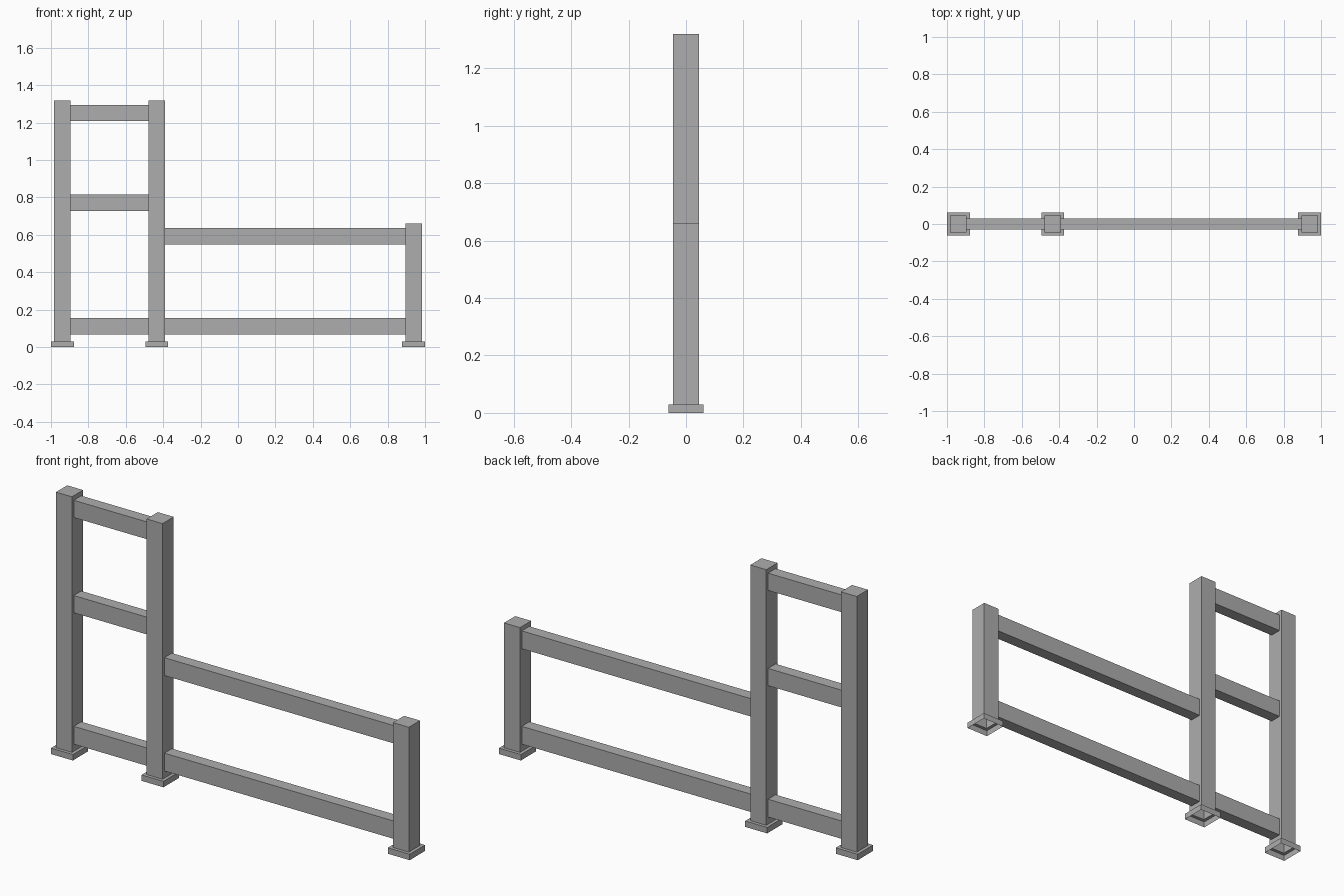
import bpy
import bmesh

cube = bpy.data.objects.get("Cube")
if cube:
    bpy.data.objects.remove(cube, do_unlink=True)

grey = bpy.data.materials.new("plain_grey")
grey.use_nodes = True
colour = (0.42, 0.42, 0.42, 1)
grey.diffuse_color = colour
grey.node_tree.nodes["Principled BSDF"].inputs["Base Color"].default_value = colour

POST = 0.0445   # half width of a post
FOOT = 0.061    # half width of a foot plate
FOOT_TOP = 0.03
RAIL = 0.03     # half depth of a rail


def finish(name, bm):
    mesh = bpy.data.meshes.new(name)
    bm.to_mesh(mesh)
    bm.free()
    mesh.materials.append(grey)
    obj = bpy.data.objects.new(name, mesh)
    bpy.context.collection.objects.link(obj)


def post(name, x, height):
    """Hollow square post with a stepped foot, capped on top and open below."""
    bm = bmesh.new()
    steps = [(FOOT, 0), (FOOT, FOOT_TOP), (POST, FOOT_TOP), (POST, height)]
    corners = [(-1, -1), (1, -1), (1, 1), (-1, 1)]
    rings = [[bm.verts.new((x + r * cx, r * cy, z)) for cx, cy in corners]
             for r, z in steps]
    for low, high in zip(rings, rings[1:]):
        for i in range(4):
            j = (i + 1) % 4
            bm.faces.new((low[i], low[j], high[j], high[i]))
    bm.faces.new(rings[-1])
    finish(name, bm)


def rail(name, x0, x1, z0, z1):
    """Rectangular bar running from the face of one post to the next."""
    bm = bmesh.new()
    bmesh.ops.create_cube(bm, size=1)
    bmesh.ops.scale(bm, vec=(x1 - x0, 2 * RAIL, z1 - z0), verts=bm.verts)
    bmesh.ops.translate(bm, vec=((x0 + x1) / 2, 0, (z0 + z1) / 2), verts=bm.verts)
    finish(name, bm)


# Posts
RIGHT, MIDDLE, LEFT = -0.939, -0.434, 0.939
post("right_tall_post", RIGHT, 1.318)
post("middle_tall_post", MIDDLE, 1.318)
post("left_short_post", LEFT, 0.659)

# Short rails between the tall posts
for name, z0, z1 in [("upper_short_rail", 1.208, 1.295),
                     ("middle_short_rail", 0.728, 0.815),
                     ("lower_short_rail", 0.066, 0.156)]:
    rail(name, RIGHT + POST, MIDDLE - POST, z0, z1)

# Long rails to the short post
for name, z0, z1 in [("upper_long_rail", 0.547, 0.637),
                     ("lower_long_rail", 0.066, 0.156)]:
    rail(name, MIDDLE + POST, LEFT - POST, z0, z1)
